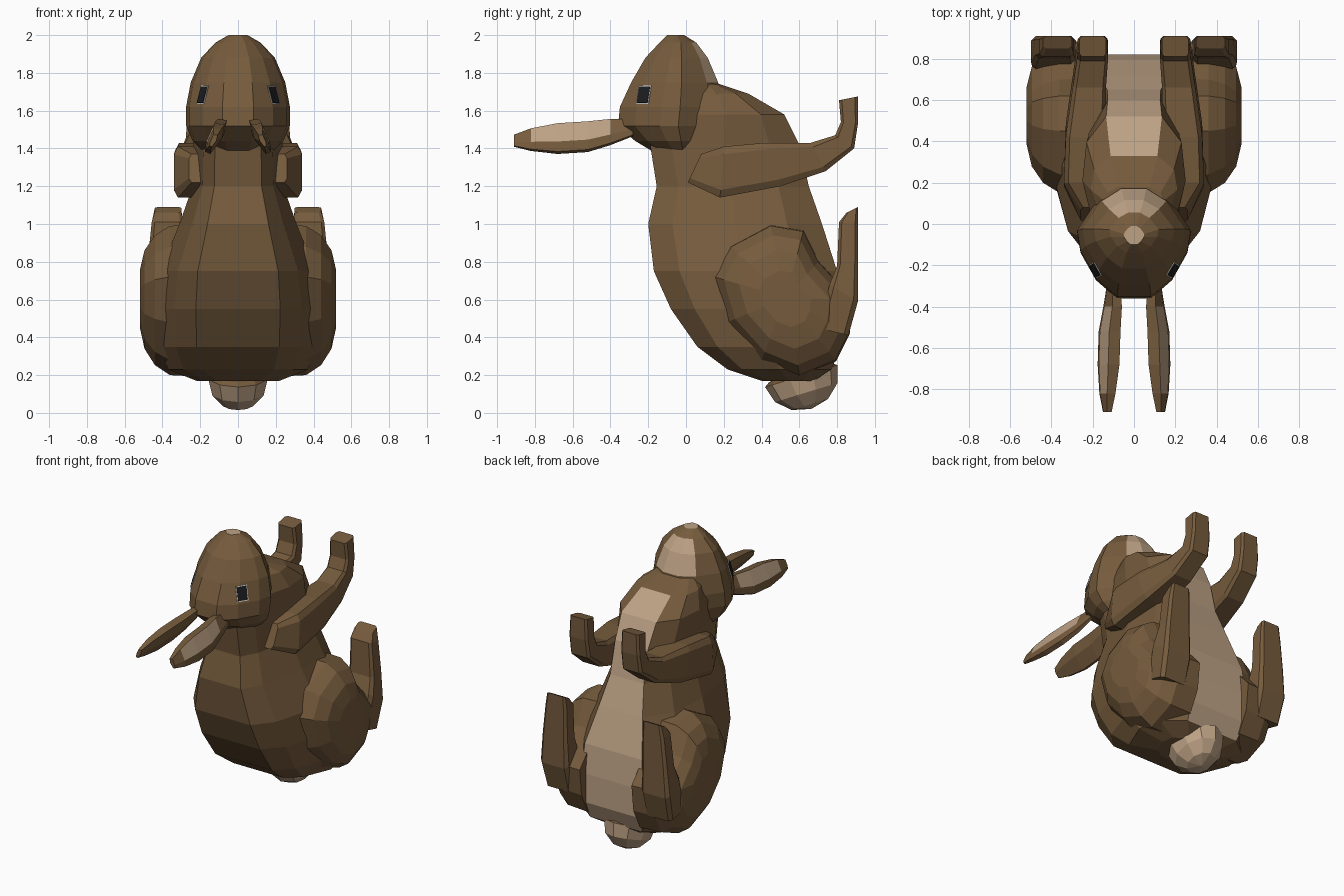
import bpy, bmesh, math
from mathutils import Vector, Matrix

if "Cube" in bpy.data.objects:
    bpy.data.objects.remove(bpy.data.objects["Cube"])


def material(name, rgb):
    m = bpy.data.materials.new(name)
    m.diffuse_color = (*rgb, 1)
    m.use_nodes = True
    m.node_tree.nodes["Principled BSDF"].inputs["Base Color"].default_value = m.diffuse_color
    return m


BROWN = material("brown fur", (0.18, 0.105, 0.046))
CREAM = material("cream fur", (0.51, 0.36, 0.235))
BLACK = material("eye black", (0.012, 0.012, 0.014))
WHITE = material("eye rim", (0.75, 0.7, 0.65))


def finish(name, bm, mats):
    bmesh.ops.recalc_face_normals(bm, faces=bm.faces)
    me = bpy.data.meshes.new(name)
    bm.to_mesh(me)
    bm.free()
    for m in mats:
        me.materials.append(m)
    ob = bpy.data.objects.new(name, me)
    bpy.context.collection.objects.link(ob)
    return ob


def loft(name, rings, rule=None, mats=(BROWN, CREAM)):
    """Skin closed rings; rule(ring, side) gives the material index (ring -1/-2 = caps)."""
    bm = bmesh.new()
    vs = [[bm.verts.new(p) for p in r] for r in rings]
    n = len(rings[0])
    for i in range(len(vs) - 1):
        for j in range(n):
            k = (j + 1) % n
            f = bm.faces.new((vs[i][j], vs[i][k], vs[i + 1][k], vs[i + 1][j]))
            f.material_index = rule(i, j) if rule else 0
    for ring, tag in ((vs[0], -1), (vs[-1], -2)):
        f = bm.faces.new(ring)
        f.material_index = rule(tag, 0) if rule else 0
    return finish(name, bm, mats)


def both_sides(name, rings, rule=None):
    for side, s in (("right", 1), ("left", -1)):
        loft(f"{name}_{side}", [[(s * p[0], p[1], p[2]) for p in r] for r in rings], rule)


def slices(table, section):
    """Horizontal rings from (z, y back, y belly, half width)."""
    full = section + [(-x, t) for x, t in reversed(section)]
    return [[(x * w, a + t * (b - a), z) for x, t in full] for z, a, b, w in table]


# Body with cream belly strip
body_section = [(0.52, 0), (0.78, 0.14), (1, 0.5), (0.92, 0.8), (0.54, 1)]
body = [(0.17, 0.40, 0.68, 0.22), (0.23, 0.22, 0.77, 0.37), (0.35, 0.06, 0.82, 0.42),
        (0.55, -0.08, 0.82, 0.43), (0.75, -0.17, 0.80, 0.41), (1.0, -0.2, 0.72, 0.31),
        (1.2, -0.155, 0.65, 0.24), (1.42, -0.19, 0.60, 0.235), (1.58, -0.1, 0.52, 0.25),
        (1.69, 0.0, 0.33, 0.21), (1.74, 0.04, 0.18, 0.14)]
loft("body", slices(body, body_section), lambda i, j: int(j == 4 and 1 <= i <= 8))

# Head with cream chin and nose
head_section = [(0.3, 0), (0.67, 0.16), (0.94, 0.4), (1, 0.58), (0.62, 0.87), (0.24, 1)]
head = [(1.38, -0.17, 0.1, 0.18), (1.44, -0.27, 0.15, 0.24), (1.52, -0.36, 0.19, 0.275),
        (1.62, -0.35, 0.2, 0.275), (1.75, -0.29, 0.17, 0.25), (1.88, -0.215, 0.115, 0.195),
        (1.96, -0.14, 0.055, 0.12), (2.0, -0.1, -0.01, 0.05)]
head_ob = loft("head", slices(head, head_section),
               lambda i, j: int(i == -2 or (i in (4, 5) and j in (4, 5, 6))))

# Eyes: thin rim plate and pupil plate lying on the head surface
bpy.context.view_layer.update()
for side, s in (("right", 1), ("left", -1)):
    hit, loc, nor, _ = head_ob.closest_point_on_mesh((s * 0.19, -0.225, 1.685))
    up = (Vector((0, 0, 1)) - nor * nor.z).normalized()
    across = up.cross(nor)
    for name, w, h, off, mat in (("eye_rim", 0.038, 0.051, 0.004, WHITE),
                                 ("eye", 0.033, 0.045, 0.007, BLACK)):
        rings = [[loc + nor * d + across * (a * w) + up * (b * h)
                  for a, b in ((-1, -1), (1, -1), (1, 1), (-1, 1))] for d in (off - 0.004, off)]
        loft(f"{name}_{side}", rings, mats=(mat,))

# Ears: leaf shapes with brown edges, cream on the outward side
ear_section = ((-0.62, 0.85), (0, 0.95), (0.5, -0.15), (0.58, -0.75), (0.25, -0.9), (-0.45, 0))
ear = [[(x + a * w, y, z + b * w) for a, b in ear_section] for y, x, z, w in (
    (-0.28, 0.1, 1.51, 0.05), (-0.40, 0.105, 1.485, 0.075), (-0.52, 0.12, 1.46, 0.088),
    (-0.68, 0.125, 1.45, 0.088), (-0.82, 0.13, 1.445, 0.065), (-0.91, 0.13, 1.44, 0.035))]
both_sides("ear", ear, lambda i, j: int(j == 1 and 1 <= i <= 3))


def limb(table):
    """Octagonal rings from (y, z) to (y, z), x centre and half width."""
    octagon = ((-1, 0.15), (-0.8, 0), (0.8, 0), (1, 0.15), (1, 0.85), (0.8, 1), (-0.8, 1), (-1, 0.85))
    return [[(x + a * w, y0 + t * (y1 - y0), z0 + t * (z1 - z0)) for a, t in octagon]
            for y0, z0, y1, z1, x, w in table]


# Arms with upturned paws
both_sides("arm", limb([
    (0.01, 1.22, 0.08, 1.37, 0.19, 0.07), (0.18, 1.14, 0.2, 1.41, 0.23, 0.11),
    (0.5, 1.2, 0.42, 1.43, 0.235, 0.095), (0.74, 1.28, 0.66, 1.43, 0.215, 0.08),
    (0.89, 1.40, 0.79, 1.47, 0.2, 0.075), (0.91, 1.53, 0.82, 1.54, 0.2, 0.072),
    (0.91, 1.675, 0.81, 1.655, 0.2, 0.065)]))

# Feet, soles facing backwards
both_sides("foot", limb([
    (0.70, 0.45, 0.86, 0.41, 0.385, 0.10), (0.76, 0.68, 0.91, 0.59, 0.39, 0.108),
    (0.80, 0.78, 0.91, 0.8, 0.385, 0.095), (0.81, 1.01, 0.91, 1.0, 0.375, 0.082),
    (0.85, 1.06, 0.91, 1.09, 0.37, 0.07)]))

# Thighs: side outline shrinking outwards
outline = [(0.15, 0.72), (0.24, 0.88), (0.45, 0.99), (0.62, 0.96), (0.7, 0.8), (0.79, 0.7),
           (0.88, 0.6), (0.86, 0.42), (0.79, 0.28), (0.6, 0.2), (0.4, 0.28), (0.22, 0.48)]
cy, cz = 0.53, 0.61
both_sides("thigh", [[(x, cy + k * (y - cy), cz + k * (z - cz)) for y, z in outline]
                     for x, k in ((0.2, 1.02), (0.36, 1.0), (0.44, 0.87), (0.495, 0.66), (0.52, 0.38))])

# Tail: tilted cream bowl with a flat brown top against the body
bm = bmesh.new()
bmesh.ops.create_uvsphere(bm, u_segments=10, v_segments=6, radius=1)
for f in bm.faces:
    f.material_index = int(f.calc_center_median().z < 0)
for v in bm.verts:
    if v.co.z > 0.01:
        v.co.z *= 0.2
bmesh.ops.transform(bm, verts=bm.verts, matrix=Matrix.Translation((0, 0.61, 0.195))
                    @ Matrix.Rotation(math.radians(17), 4, 'X')
                    @ Matrix.Diagonal((0.165, 0.2, 0.182, 1)))
finish("tail", bm, (BROWN, CREAM))
